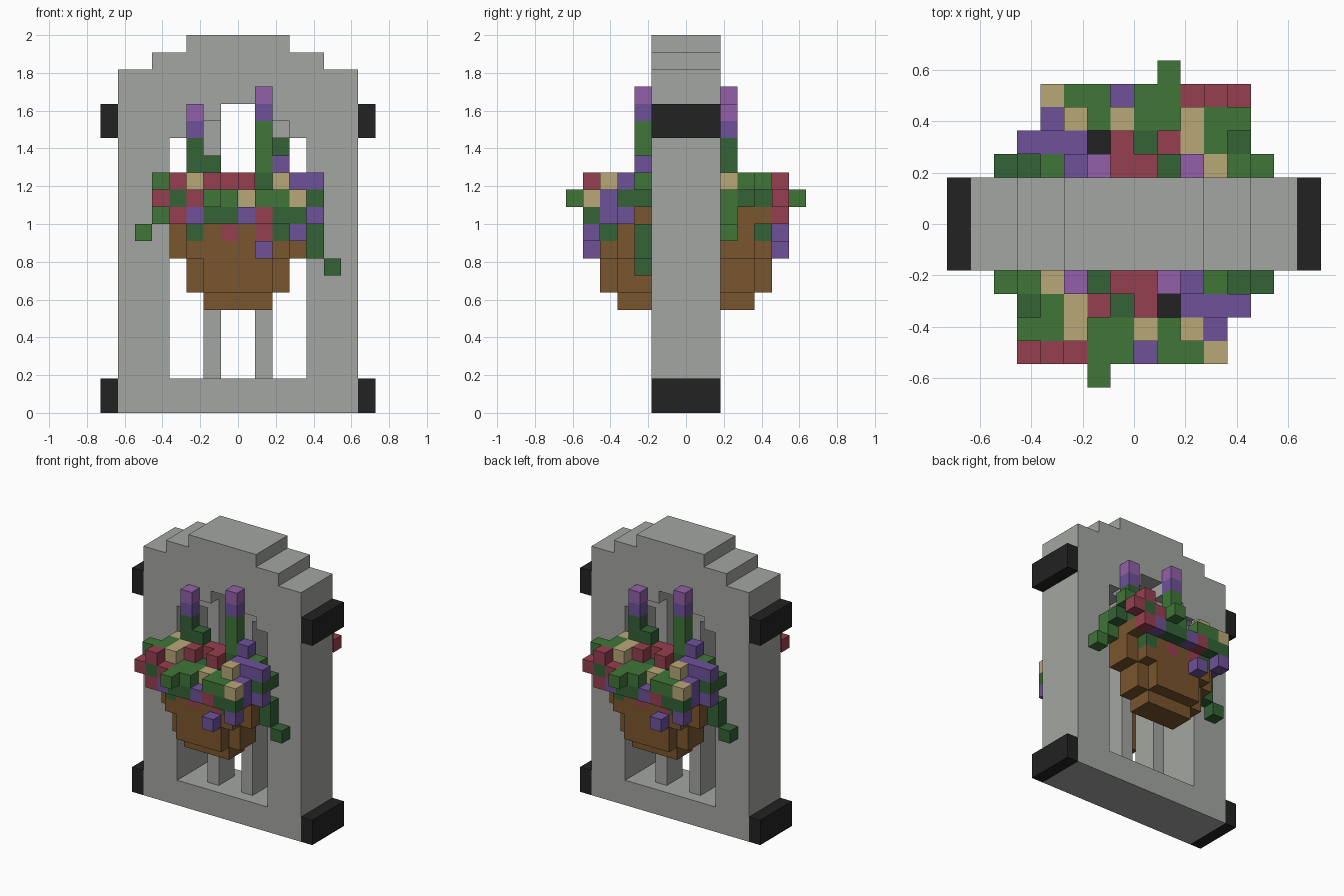
import bpy, bmesh, math
from mathutils import Vector

U = 1 / 11  # block size

cube = bpy.data.objects.get("Cube")
if cube:
    bpy.data.objects.remove(cube)


def material(name, r, g, b):
    m = bpy.data.materials.new(name)
    m.use_nodes = True
    m.diffuse_color = (r, g, b, 1)
    m.node_tree.nodes["Principled BSDF"].inputs["Base Color"].default_value = (r, g, b, 1)
    return m


stone = material("stone grey", .37, .38, .36)
black = material("black", .016, .016, .016)
brown = material("basket brown", .195, .093, .027)
PLANTS = {
    "g": material("leaf green", .051, .181, .039),
    "d": material("dark leaf green", .034, .122, .037),
    "r": material("rose red", .305, .051, .08),
    "t": material("petal tan", .479, .392, .188),
    "p": material("petal purple", .156, .084, .323),
    "l": material("light purple", .287, .117, .392),
    "k": black,
}


def finish(name, bm, mats):
    bmesh.ops.recalc_face_normals(bm, faces=bm.faces)
    bmesh.ops.scale(bm, vec=(U, U, U), verts=bm.verts)
    me = bpy.data.meshes.new(name)
    bm.to_mesh(me)
    bm.free()
    for m in mats:
        me.materials.append(m)
    ob = bpy.data.objects.new(name, me)
    bpy.context.collection.objects.link(ob)
    return ob


def half_profile(name, points, depth, mat):
    """Extrude an x-z outline through y and mirror it across x."""
    bm = bmesh.new()
    face = bm.faces.new([bm.verts.new((x, -depth, z)) for x, z in points])
    new = bmesh.ops.extrude_face_region(bm, geom=[face], use_keep_orig=True)["geom"]
    bmesh.ops.translate(bm, vec=(0, 2 * depth, 0),
                        verts=[v for v in new if isinstance(v, bmesh.types.BMVert)])
    inner = [f for f in bm.faces if all(abs(v.co.x) < .01 for v in f.verts)]
    bmesh.ops.delete(bm, geom=inner, context="FACES")
    finish(name, bm, [mat]).modifiers.new("mirror", "MIRROR")


def rect(x0, x1, z0, z1):
    return [(x0, z0), (x1, z0), (x1, z1), (x0, z1)]


def blocks(name, cells, solid, mats):
    """Mesh the outer faces of unit blocks; cells maps position to material."""
    bm = bmesh.new()
    for pos, mat in cells.items():
        centre = Vector(pos) + Vector((.5, .5, .5))
        for axis in range(3):
            for sign in (-1, 1):
                n = Vector((0, 0, 0))
                n[axis] = sign
                if tuple(int(c) for c in Vector(pos) + n) in solid:
                    continue
                a, b = n.yzx, n.zxy
                corners = [n + a * i + b * j for i, j in ((-1, -1), (1, -1), (1, 1), (-1, 1))]
                f = bm.faces.new([bm.verts.new(centre + c / 2) for c in corners])
                f.material_index = mats.index(mat)
    bmesh.ops.remove_doubles(bm, verts=bm.verts, dist=.001)
    bmesh.ops.dissolve_limit(bm, angle_limit=.01, verts=bm.verts, edges=bm.edges,
                             delimit={"MATERIAL"})
    return finish(name, bm, mats)


# Stepped arch with its opening
half_profile("stone_arch", [(0, 0), (7, 0), (7, 20), (5, 20), (5, 21), (3, 21), (3, 22), (0, 22),
                            (0, 18), (1, 18), (1, 17), (3, 17), (3, 16), (4, 16), (4, 2), (0, 2)],
             2, stone)

# Recessed bars with a small bracket at the top
half_profile("window_bars", [(1, 2), (2, 2), (2, 16), (3, 16), (3, 17), (1, 17)], 1, stone)

# Side brackets
half_profile("lower_brackets", rect(7, 8, 0, 2), 2, black)
half_profile("upper_brackets", rect(7, 8, 16, 18), 2, black)

flowers = {}


def plant(x, y, z, codes, dx=1, dz=0):
    """Set a run of plant blocks, along x or upward; a dot leaves a gap."""
    for i, code in enumerate(codes):
        if code != ".":
            flowers[(x + i * dx, y, z + i * dz)] = PLANTS[code]


# Leaf bed, with a gap that shows the soil
for y, x, row in [(-3, -4, "ddddddddd"), (-4, -5, "dddddd.ddd"), (-5, -4, "dd")]:
    plant(x, y, 12, row)
plant(1, -4, 11, "k")

# Tall stems and side shoots
for x, stem in [(1, "gggpl"), (-3, "ddpl"), (-2, "d"), (2, "p")]:
    plant(x, -3, 14, stem, dx=0, dz=1)

# Trailing leaves at both ends
plant(-5, -3, 11, "gg", dx=0, dz=1)
plant(-6, -3, 10, "g")
plant(4, -3, 9, "dd", dx=0, dz=1)
plant(5, -3, 8, "d")

# Upper blooms
plant(-4, -3, 13, "tdgrrdpg")
plant(-4, -4, 13, "gtr.r.ppp")
plant(-5, -5, 13, "ggt....t")
plant(-4, -6, 13, "r")

# Outer blooms, hanging over the rim
plant(-2, -5, 12, "ggtgdp")
plant(-5, -6, 12, "rdrgg.ggt")
plant(-2, -7, 12, "g")
plant(4, -4, 11, "p")
plant(3, -5, 11, "p")
plant(-4, -6, 11, "rpddprdd")
plant(-3, -5, 10, "d.r.rd")
plant(3, -6, 10, "p")
plant(1, -6, 9, "p")

# Stepped basket: (bottom z, top z, half width, outer y)
basket = {}
for z0, z1, w, y0 in [(6, 7, 2, -4), (7, 9, 2, -5), (7, 9, 3, -4),
                      (9, 11, 3, -5), (9, 11, 4, -4), (11, 12, 4, -5)]:
    for z in range(z0, z1):
        for x in range(-w, w):
            for y in range(y0, -2):
                if (x, y, z) not in flowers:
                    basket[(x, y, z)] = brown

# One planter in front, the same one turned round at the back
solid = set(flowers) | set(basket)
parts = [blocks("front_basket", basket, solid, [brown]),
         blocks("front_flowers", flowers, solid, list(PLANTS.values()))]
for ob in parts:
    back = ob.copy()
    back.name = ob.name.replace("front", "back")
    back.rotation_euler.z = math.pi
    bpy.context.collection.objects.link(back)
